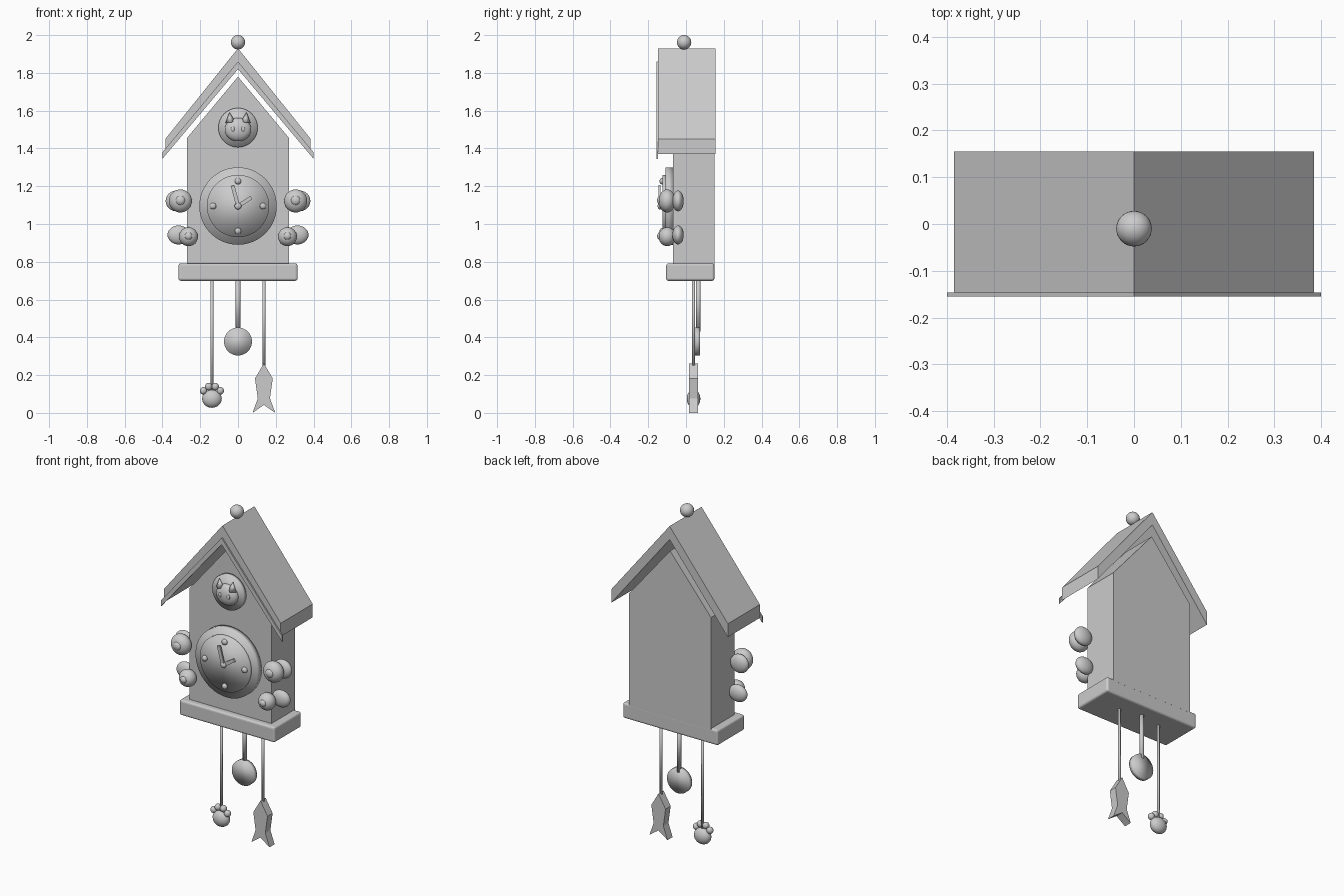
import bpy, bmesh, math
from mathutils import Matrix, Vector

if "Cube" in bpy.data.objects:
    bpy.data.objects.remove(bpy.data.objects["Cube"])

grey = bpy.data.materials.new("light grey")
grey.diffuse_color = (0.6, 0.6, 0.6, 1)
grey.use_nodes = True
grey.node_tree.nodes["Principled BSDF"].inputs["Base Color"].default_value = grey.diffuse_color


def finish(name, bm, smooth=False):
    bmesh.ops.recalc_face_normals(bm, faces=bm.faces)
    mesh = bpy.data.meshes.new(name)
    bm.to_mesh(mesh)
    bm.free()
    mesh.materials.append(grey)
    for p in mesh.polygons:
        p.use_smooth = smooth
    ob = bpy.data.objects.new(name, mesh)
    bpy.context.collection.objects.link(ob)
    return ob


def prism(name, outline, y0, y1):
    """Extrude an x/z outline along y."""
    bm = bmesh.new()
    face = bm.faces.new([bm.verts.new((x, y0, z)) for x, z in outline])
    ext = bmesh.ops.extrude_face_region(bm, geom=[face])
    moved = [v for v in ext["geom"] if isinstance(v, bmesh.types.BMVert)]
    bmesh.ops.translate(bm, verts=moved, vec=(0, y1 - y0, 0))
    return finish(name, bm)


def ball(name, centre, radii):
    bm = bmesh.new()
    m = Matrix.Translation(centre) @ Matrix.Diagonal((*radii, 1))
    bmesh.ops.create_uvsphere(bm, u_segments=32, v_segments=16, radius=1, matrix=m)
    return finish(name, bm, True)


def rod(name, a, b, r, r2=None, sides=32):
    """Round bar, disc or cone from point a to point b."""
    a, b = Vector(a), Vector(b)
    d = b - a
    bm = bmesh.new()
    m = Matrix.Translation((a + b) / 2) @ d.to_track_quat('Z', 'Y').to_matrix().to_4x4()
    bmesh.ops.create_cone(bm, cap_ends=True, segments=sides, radius1=r,
                          radius2=r if r2 is None else r2, depth=d.length, matrix=m)
    return finish(name, bm, True)


def box(name, centre, size, angle=0, bevel=0):
    bm = bmesh.new()
    m = (Matrix.Translation(centre) @ Matrix.Rotation(angle, 4, 'Y')
         @ Matrix.Diagonal((*size, 1)))
    bmesh.ops.create_cube(bm, size=1, matrix=m)
    if bevel:
        bmesh.ops.bevel(bm, geom=bm.edges[:], offset=bevel, segments=3,
                        profile=0.5, affect='EDGES')
    return finish(name, bm)


def mirrored(half):
    """Complete an outline whose first and last points lie on x = 0."""
    return half + [(-x, z) for x, z in reversed(half[1:-1])]


# House, roof and front gable trim
prism("house_body", mirrored([(0, 1.78), (0.27, 1.455), (0.27, 0.78), (0, 0.78)]), -0.07, 0.15)
prism("roof", mirrored([(0, 1.93), (0.385, 1.45), (0.385, 1.37), (0, 1.85)]), -0.147, 0.155)
prism("gable_trim", mirrored([(0, 1.86), (0.4, 1.38), (0.4, 1.345), (0, 1.82)]), -0.155, -0.147)
ball("finial", (0, -0.01, 1.962), (0.038,) * 3)
box("base", (0, 0.0225, 0.745), (0.63, 0.255, 0.092), bevel=0.012)

# Clock dial
DZ = 1.095
rod("dial_rim", (0, -0.07, DZ), (0, -0.108, DZ), 0.205, sides=48)
rod("dial_face", (0, -0.1, DZ), (0, -0.124, DZ), 0.165, sides=48)
for i in range(4):
    a = i * math.pi / 2
    ball("hour_mark", (0.132 * math.sin(a), -0.126, DZ + 0.132 * math.cos(a)),
         (0.017, 0.014, 0.017))
for name, tip, y in (("hour_hand", (0.07, 0.045), -0.134), ("minute_hand", (-0.028, 0.108), -0.14)):
    length = math.hypot(*tip)
    box(name, (tip[0] / 2, y, DZ + tip[1] / 2), (0.02, 0.01, length),
        math.atan2(tip[0], tip[1]))
ball("hand_pin", (0, -0.138, DZ), (0.018, 0.012, 0.018))

# Cat in the round window
rod("window_disc", (0, -0.07, 1.51), (0, -0.095, 1.51), 0.104, sides=48)
ball("cat_head", (0, -0.1, 1.5), (0.07, 0.035, 0.062))
for s in (-1, 1):
    rod("cat_ear", (s * 0.04, -0.11, 1.538), (s * 0.045, -0.11, 1.592), 0.027, 0, 4)
    ball("cat_eye", (s * 0.027, -0.131, 1.503), (0.01, 0.006, 0.014))

# Flowers and leaves on both sides
for s in (-1, 1):
    for x, z, r, lx, lz, lr in ((0.305, 1.122, 0.061, 0.325, 1.122, 0.055),
                                (0.262, 0.933, 0.05, 0.315, 0.942, 0.05)):
        ball("flower", (s * x, -0.1, z), (r, 0.045, r))
        ball("flower_centre", (s * x, -0.135, z + 0.003), (r * 0.42, 0.018, r * 0.42))
        ball("leaf", (s * lx, -0.042, lz), (0.058, 0.03, lr))

# Pendulum
rod("pendulum_rod", (0, 0.065, 0.72), (0, 0.065, 0.43), 0.012)
rod("pendulum_bob", (0, 0.047, 0.378), (0, 0.074, 0.378), 0.074, sides=48)

# Paw weight
rod("paw_cord", (-0.138, 0.04, 0.72), (-0.138, 0.04, 0.1), 0.008, sides=16)
ball("paw_pad", (-0.138, 0.04, 0.075), (0.052, 0.036, 0.048))
for dx, z in ((-0.045, 0.117), (-0.018, 0.139), (0.018, 0.139), (0.045, 0.117)):
    ball("paw_toe", (-0.138 + dx, 0.035, z), (0.019, 0.019, 0.02))

# Fish weight
rod("fish_cord", (0.137, 0.04, 0.72), (0.137, 0.04, 0.25), 0.008, sides=16)
fish = mirrored([(0, 0.265), (0.047, 0.185), (0.032, 0.08), (0.06, 0.003), (0, 0.045)])
prism("fish_weight", [(x + 0.137, z - 0.003) for x, z in fish], 0.016, 0.064)
